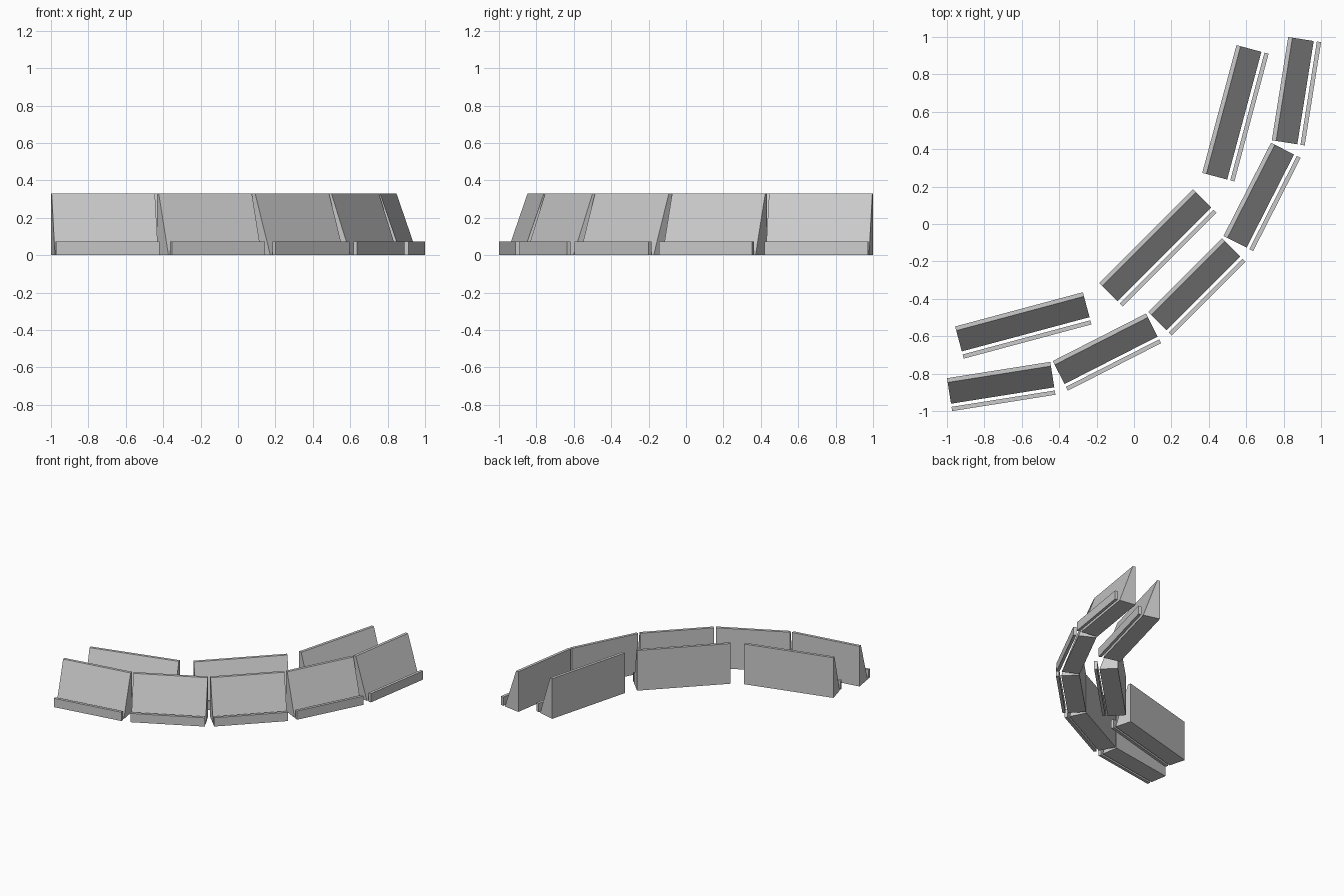
import bpy
import bmesh
from math import radians, sin, cos

cube = bpy.data.objects.get("Cube")
if cube:
    bpy.data.objects.remove(cube, do_unlink=True)

# Single concrete colour
concrete = bpy.data.materials.new("concrete_grey")
concrete.use_nodes = True
grey = (0.6, 0.6, 0.6, 1)
concrete.diffuse_color = grey
concrete.node_tree.nodes["Principled BSDF"].inputs["Base Color"].default_value = grey

CENTRE = 1.007  # arc centre lies at (-CENTRE, CENTRE)


def extrude_profile(name, profile, length, radius, angle):
    """Extrude an outward/height profile along a chord of the arc."""
    a = radians(angle)
    out, along = (sin(a), -cos(a)), (cos(a), sin(a))
    bm = bmesh.new()
    verts = []
    for depth, z in profile:
        r = radius + depth
        verts.append(bm.verts.new((
            -CENTRE + r * out[0] - along[0] * length / 2,
            CENTRE + r * out[1] - along[1] * length / 2, z)))
    face = bm.faces.new(verts)
    moved = bmesh.ops.extrude_face_region(bm, geom=[face])["geom"]
    bmesh.ops.translate(
        bm, vec=(along[0] * length, along[1] * length, 0),
        verts=[v for v in moved if isinstance(v, bmesh.types.BMVert)])
    bmesh.ops.recalc_face_normals(bm, faces=bm.faces)
    mesh = bpy.data.meshes.new(name)
    bm.to_mesh(mesh)
    bm.free()
    mesh.materials.append(concrete)
    bpy.context.collection.objects.link(bpy.data.objects.new(name, mesh))


# Wall: upright back, narrow top, sloping front; kerb: separate low strip
WALL = [(0, 0), (0.138, 0), (0.023, 0.33), (0, 0.33)]
KERB = [(0.155, 0), (0.178, 0), (0.178, 0.072), (0.155, 0.072)]

# Five outer barriers and three longer inner ones around the same arc
ROWS = [("outer", 1.81, 0.559, (9, 27, 45, 63, 81)),
        ("inner", 1.515, 0.707, (15, 45, 75))]

for row, radius, length, angles in ROWS:
    for i, angle in enumerate(angles, 1):
        extrude_profile(f"{row}_wall_{i}", WALL, length, radius, angle)
        extrude_profile(f"{row}_kerb_{i}", KERB, length, radius, angle)
